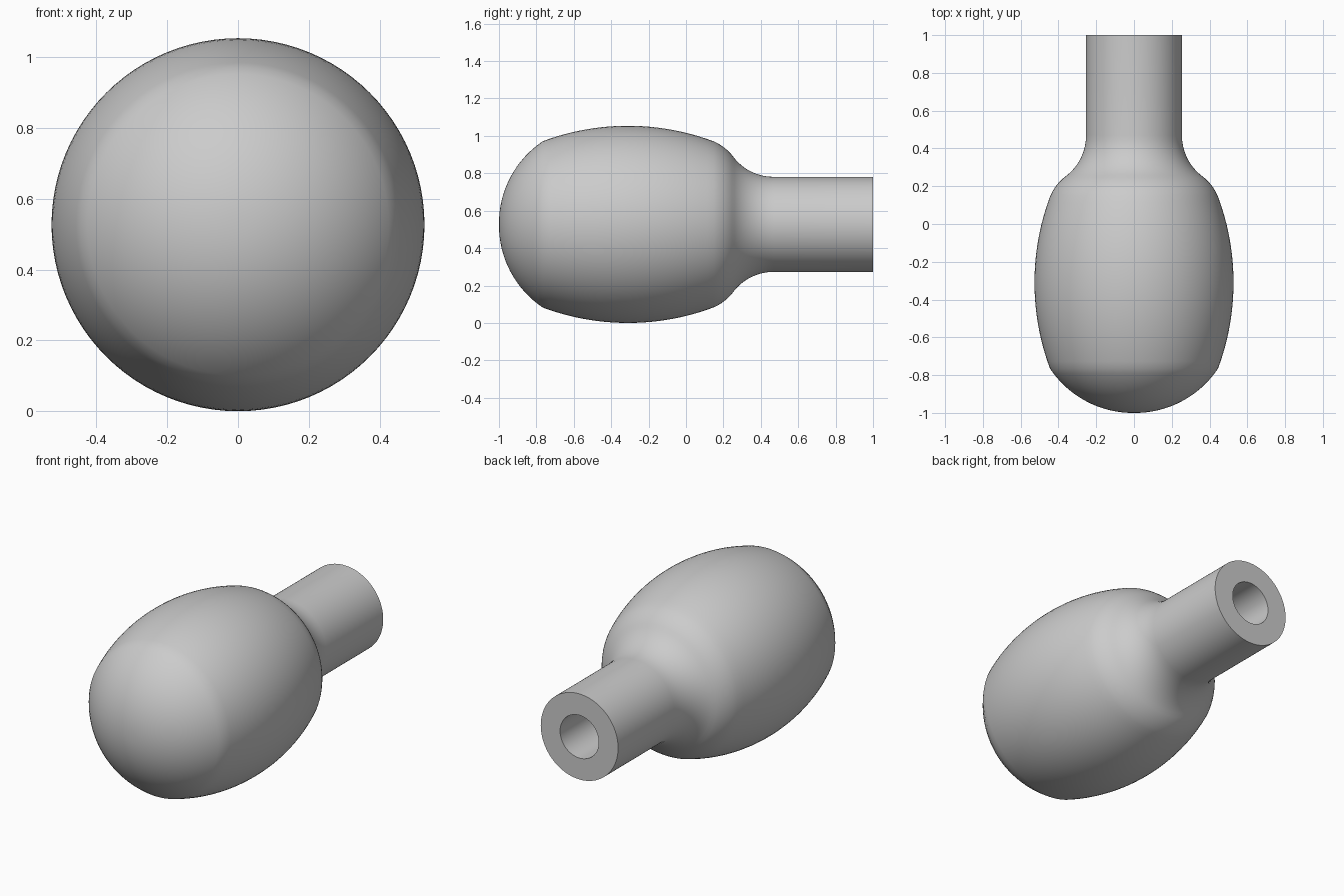
import bpy, bmesh, math
from mathutils import Vector, Matrix

cube = bpy.data.objects.get("Cube")
if cube:
    bpy.data.objects.remove(cube, do_unlink=True)

SIDES = 96
AXIS_Z = 0.527


def arc(a, b, c, n):
    """Points on the circle through a, b and c, leaving out a."""
    a, b, c = Vector(a), Vector(b), Vector(c)
    d = 2 * (a.x * (b.y - c.y) + b.x * (c.y - a.y) + c.x * (a.y - b.y))
    aa, bb, cc = a.dot(a), b.dot(b), c.dot(c)
    o = Vector(((aa * (b.y - c.y) + bb * (c.y - a.y) + cc * (a.y - b.y)) / d,
                (aa * (c.x - b.x) + bb * (a.x - c.x) + cc * (b.x - a.x)) / d))
    start = math.atan2(a.y - o.y, a.x - o.x)
    end = math.atan2(c.y - o.y, c.x - o.x)
    sweep = (end - start + math.pi) % (2 * math.pi) - math.pi
    r = (a - o).length
    return [(o.x + r * math.cos(start + sweep * i / n),
             o.y + r * math.sin(start + sweep * i / n)) for i in range(1, n + 1)]


# Profile as (y, radius): nose, barrel, shoulder, neck fillet, stem, bore
nose_end, shoulder, neck = (-0.765, 0.445), (0.15, 0.443), (0.26, 0.352)
profile = [(-1, 0)]
profile += arc((-1, 0), (-0.9, 0.315), nose_end, 16)
profile += arc(nose_end, (-0.31, 0.527), shoulder, 24)
profile += arc(shoulder, (0.215, 0.402), neck, 6)
profile += arc(neck, (0.335, 0.289), (0.47, 0.254), 8)
profile += [(1, 0.254), (1, 0.127), (0, 0.127), (0, 0)]

# Revolve the profile about the long axis
bm = bmesh.new()
verts = [bm.verts.new((r, y, 0)) for y, r in profile]
edges = [bm.edges.new(pair) for pair in zip(verts, verts[1:])]
bmesh.ops.spin(bm, geom=verts + edges, cent=(0, 0, 0), axis=(0, 1, 0),
               angle=2 * math.pi, steps=SIDES, use_duplicate=False)
bmesh.ops.remove_doubles(bm, verts=bm.verts, dist=0.0001)
bmesh.ops.recalc_face_normals(bm, faces=bm.faces)
bmesh.ops.transform(bm, matrix=Matrix.Translation((0, 0, AXIS_Z)), verts=bm.verts)

mesh = bpy.data.meshes.new("knob_handle")
bm.to_mesh(mesh)
bm.free()
knob = bpy.data.objects.new("knob_handle", mesh)
bpy.context.collection.objects.link(knob)

# Plain grey
grey = bpy.data.materials.new("plain_grey")
grey.use_nodes = True
colour = (0.6, 0.6, 0.6, 1)
grey.diffuse_color = colour
grey.node_tree.nodes["Principled BSDF"].inputs["Base Color"].default_value = colour
mesh.materials.append(grey)

# Smooth skin with crisp rims
bpy.ops.object.select_all(action='DESELECT')
knob.select_set(True)
bpy.context.view_layer.objects.active = knob
bpy.ops.object.shade_smooth_by_angle(angle=math.radians(35))
